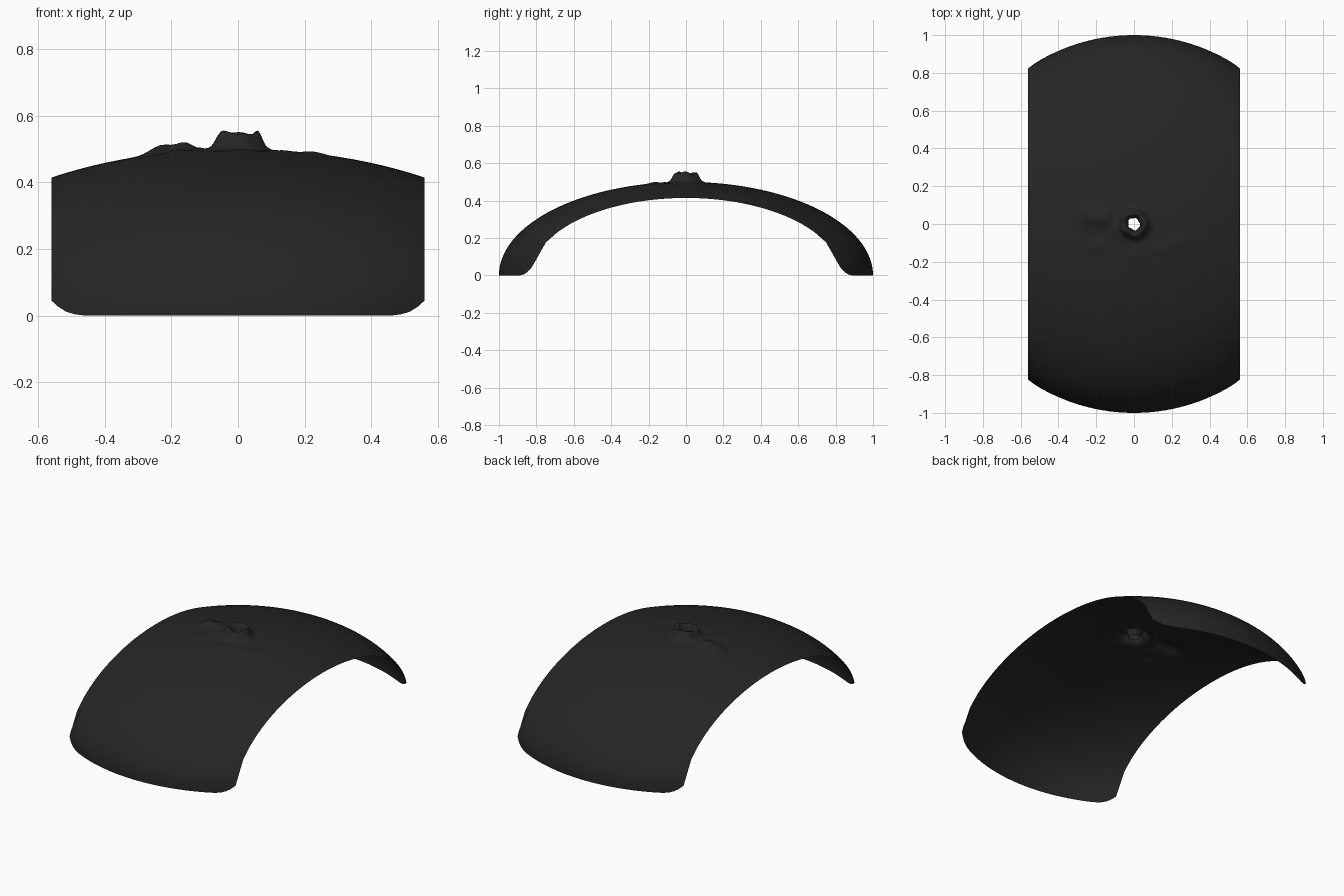
import bpy, bmesh, math

if "Cube" in bpy.data.objects:
    bpy.data.objects.remove(bpy.data.objects["Cube"])

HALF_W = 0.56
HEIGHT = 0.5

# dark grey material
mat = bpy.data.materials.new("dark grey")
mat.diffuse_color = (0.019, 0.019, 0.019, 1)
mat.use_nodes = True
mat.node_tree.nodes["Principled BSDF"].inputs["Base Color"].default_value = mat.diffuse_color

# raised rim around the central hole: radius, lift above the shell
RIM = [(0.031, 0.0), (0.035, 0.018), (0.042, 0.036), (0.05, 0.046), (0.058, 0.049),
       (0.065, 0.041), (0.073, 0.026), (0.082, 0.011), (0.092, 0.004), (0.105, 0.0)]
# small dents and lumps: x, y, radius x, radius y, lift
LUMPS = [(-0.23, 0.04, 0.045, 0.05, 0.026), (-0.16, 0.03, 0.035, 0.05, 0.025),
         (-0.18, -0.12, 0.04, 0.04, 0.010), (0.0, -0.17, 0.05, 0.03, 0.006),
         (0.23, -0.10, 0.04, 0.03, 0.008), (0.14, -0.14, 0.04, 0.03, 0.006),
         (-0.12, -0.05, 0.03, 0.04, 0.008)]


def lift(x, y):
    return sum(h * math.exp(-((x - a) / rx) ** 2 - ((y - b) / ry) ** 2)
               for a, b, rx, ry, h in LUMPS)


def phi_max(t):
    # flat cut sides, with small rounded corners at the feet
    c = abs(math.cos(t))
    side = math.asin(min(1, HALF_W / max(c, 1e-6)))
    zb = 0.045 * max(0, (min(c, HALF_W) - 0.42) / 0.14) ** 3.5
    return min(side, math.acos(zb / HEIGHT))


def angles():
    corner = math.radians(55.79)
    quarter = [corner * i / 22 for i in range(22)]
    quarter += [corner + (math.pi / 2 - corner) * i / 22 for i in range(22)]
    right = quarter + [math.pi / 2] + [math.pi - a for a in reversed(quarter[1:])]
    return right + [a + math.pi for a in right]


# curved shell
bm = bmesh.new()
rings = []
INNER = [0.105 + 0.0165 * i for i in range(1, 15)]
N_OUT = 40
for t in angles():
    col = []
    ct, st = math.cos(t), math.sin(t)
    wob = 1 + 0.08 * math.cos(5 * t + 0.6) + 0.06 * math.cos(2 * t + 1.9)
    tall = 1 + 0.10 * math.cos(3 * t + 0.5) + 0.06 * math.cos(5 * t)
    pts = [(r * (1 + (wob - 1) * (1 - i / 9)), h * tall) for i, (r, h) in enumerate(RIM)]
    pts += [(r, 0) for r in INNER]
    p0, p1 = math.asin(INNER[-1]), phi_max(t)
    pts += [(math.sin(p0 + (p1 - p0) * i / N_OUT), 0) for i in range(1, N_OUT + 1)]
    for r, h in pts:
        x, y = r * ct, r * st
        z = HEIGHT * math.sqrt(max(0, 1 - r * r)) + h + lift(x, y)
        col.append(bm.verts.new((x, y, z)))
    rings.append(col)
for k, a in enumerate(rings):
    b = rings[(k + 1) % len(rings)]
    for i in range(len(a) - 1):
        bm.faces.new((a[i], a[i + 1], b[i + 1], b[i]))
me = bpy.data.meshes.new("curved_shell")
bm.to_mesh(me)
bm.free()
me.materials.append(mat)
me.polygons.foreach_set("use_smooth", [True] * len(me.polygons))
ob = bpy.data.objects.new("curved_shell", me)
bpy.context.collection.objects.link(ob)
